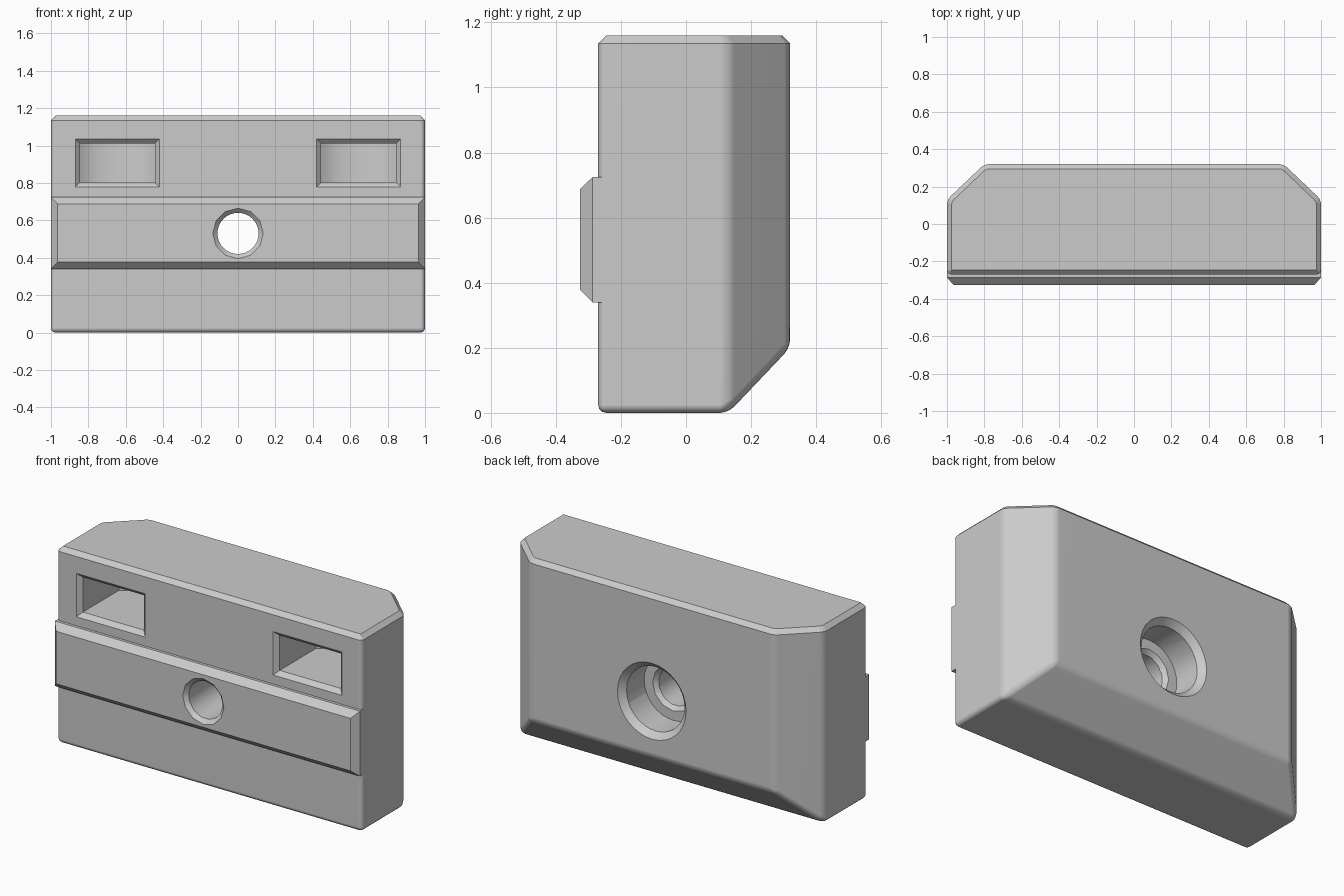
import bpy, bmesh, math
from mathutils import Matrix

cube = bpy.data.objects.get("Cube")
if cube:
    bpy.data.objects.remove(cube, do_unlink=True)

# single plain grey plastic
grey = bpy.data.materials.new("grey_plastic")
grey.use_nodes = True
COLOR = (0.6, 0.6, 0.6, 1)
grey.diffuse_color = COLOR
grey.node_tree.nodes["Principled BSDF"].inputs["Base Color"].default_value = COLOR


def finish(name, bm):
    bmesh.ops.recalc_face_normals(bm, faces=bm.faces)
    mesh = bpy.data.meshes.new(name)
    bm.to_mesh(mesh)
    bm.free()
    mesh.materials.append(grey)
    obj = bpy.data.objects.new(name, mesh)
    bpy.context.collection.objects.link(obj)
    return obj


def hull(points):
    """Convex solid with flat polygon faces."""
    bm = bmesh.new()
    for p in points:
        bm.verts.new(p)
    bmesh.ops.convex_hull(bm, input=bm.verts)
    bmesh.ops.dissolve_limit(bm, angle_limit=0.01, verts=bm.verts, edges=bm.edges)
    return bm


def cone(name, r1, r2, y1, y2, sides):
    """Cutter along y through the bolt axis."""
    bm = bmesh.new()
    bmesh.ops.create_cone(bm, cap_ends=True, segments=sides,
                          radius1=r1, radius2=r2, depth=y2 - y1)
    turn = Matrix.Rotation(-math.pi / 2, 4, 'X')
    move = Matrix.Translation((0, (y1 + y2) / 2, BOLT_Z))
    bmesh.ops.transform(bm, matrix=move @ turn, verts=bm.verts)
    return finish(name, bm)


def cut(target, cutter):
    mod = target.modifiers.new("cut", 'BOOLEAN')
    mod.operation = 'DIFFERENCE'
    mod.solver = 'EXACT'
    mod.object = cutter
    bpy.context.view_layer.objects.active = target
    bpy.ops.object.modifier_apply(modifier=mod.name)


FRONT, BACK, TOP, BOLT_Z = -0.27, 0.32, 1.16, 0.53

# body: block with clipped back corners and clipped lower back edge
pts = []
for s in (-1, 1):
    pts += [(s, FRONT, 0), (s, 0.13, 0), (s, FRONT, TOP), (s, 0.13, TOP),
            (s * 0.8, BACK, 0.2), (s * 0.8, BACK, TOP)]
bm = hull(pts)
is_top = lambda e: all(v.co.z > TOP - 0.001 for v in e.verts)
bmesh.ops.bevel(bm, geom=[e for e in bm.edges if not is_top(e)], offset=0.025,
                segments=3, profile=0.5, affect='EDGES')
bmesh.ops.bevel(bm, geom=[e for e in bm.edges if is_top(e)], offset=0.025,
                segments=1, affect='EDGES')
body = finish("body", bm)

# rail: bar across the front with a chamfered face
pts = []
for s in (-1, 1):
    for z, inner in ((0.34, 0.377), (0.725, 0.688)):
        pts += [(s, -0.245, z), (s, -0.287, z), (s * 0.965, -0.325, inner)]
rail = finish("front_rail", hull(pts))

# bolt hole: shaft, faceted countersinks, and wide bore at the back
cutters = [
    cone("shaft", 0.11, 0.11, -0.5, 0.5, 32),
    cone("front_countersink", 0.165, 0.105, -0.355, -0.295, 12),
    cone("inner_countersink", 0.105, 0.155, 0.09, 0.14, 12),
    cone("bore", 0.19, 0.19, 0.12, 0.5, 32),
    cone("bore_mouth", 0.185, 0.255, 0.28, 0.35, 32),
]
for c in cutters:
    cut(body, c)
for c in cutters[:2]:
    cut(rail, c)

# windows: chamfered openings leading to pockets with a curved back wall
for side in (-1, 1):
    cx = side * 0.645
    outline = [(cx - 0.2, -0.4), (cx + 0.2, -0.4)]
    for i in range(13):
        t = 1 - i / 6
        outline.append((cx + 0.2 * t, 0.05 + 0.1 * math.sqrt(1 - (0.9 * t) ** 2)))
    pocket = finish("pocket", hull([(x, y, z) for x, y in outline for z in (0.803, 1.01)]))
    mouth = finish("mouth", hull(
        [(cx + sx * (0.195 + g), FRONT + 0.03 - g, 0.9065 + sz * (0.0985 + g))
         for g in (0, 0.06) for sx in (-1, 1) for sz in (-1, 1)]))
    for c in (pocket, mouth):
        cut(body, c)
        cutters.append(c)

for c in cutters:
    bpy.data.objects.remove(c, do_unlink=True)

# smooth shading on the rounded edges, crisp chamfers
for obj in (body, rail):
    bpy.ops.object.select_all(action='DESELECT')
    obj.select_set(True)
    bpy.context.view_layer.objects.active = obj
    bpy.ops.object.shade_smooth_by_angle(angle=math.radians(32))
    weighted = obj.modifiers.new("flat_faces", 'WEIGHTED_NORMAL')
    weighted.keep_sharp = True
